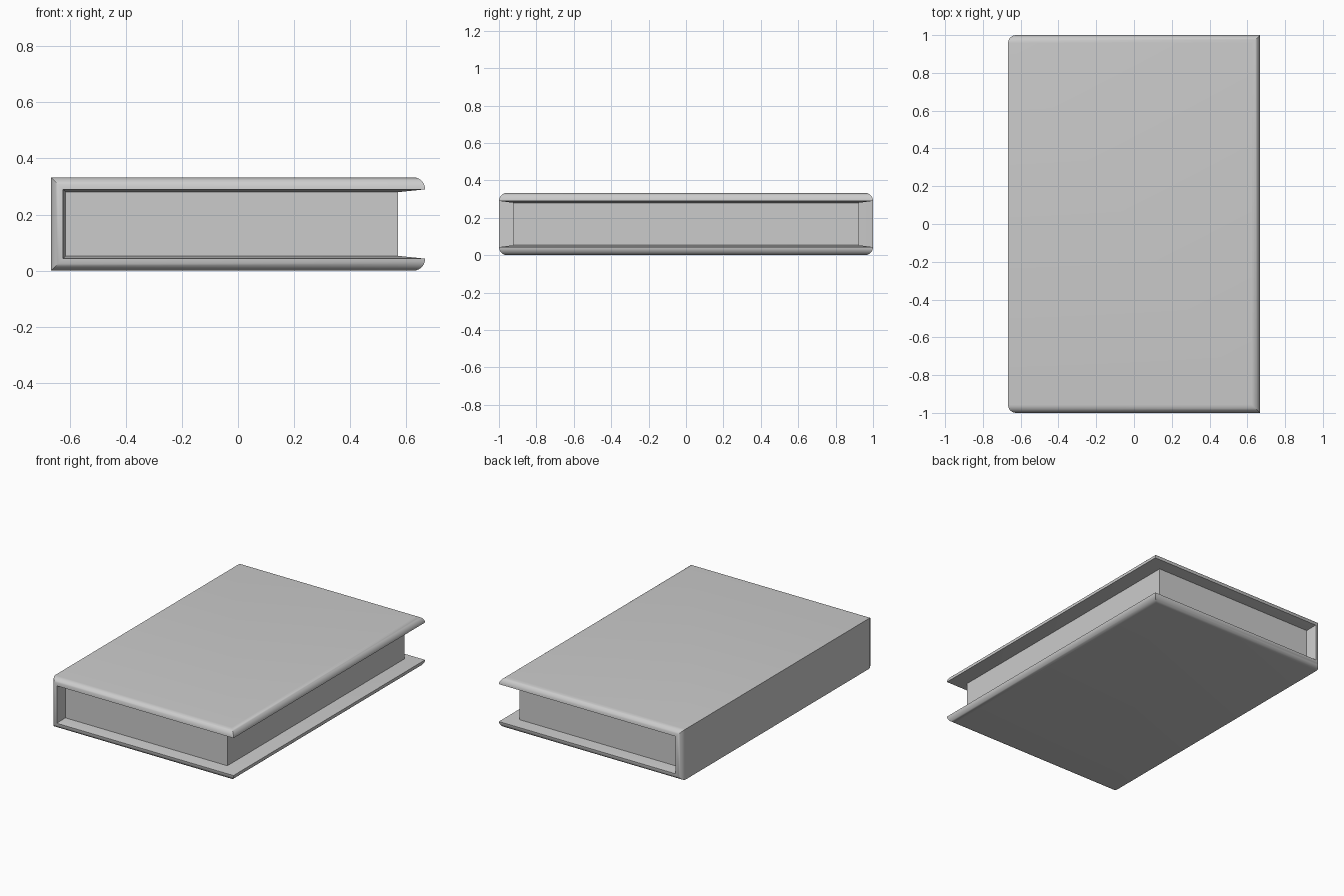
import bpy, bmesh, math

if "Cube" in bpy.data.objects:
    bpy.data.objects.remove(bpy.data.objects["Cube"])

X, Y, H = 0.667, 1.0, 0.333   # half width, half length, height
T = 0.043                     # board thickness at the rim = rounding radius
PAGE_X, PAGE_Y, PAGE_T = 0.57, 0.925, 0.053   # where pages meet the cover


def finish(bm, name):
    bmesh.ops.recalc_face_normals(bm, faces=bm.faces)
    mesh = bpy.data.meshes.new(name)
    bm.to_mesh(mesh)
    bm.free()
    obj = bpy.data.objects.new(name, mesh)
    bpy.context.collection.objects.link(obj)
    return obj


def ring(bm, x, y, depth):
    """C-shaped loop around both ends and the fore edge, at a depth in the cover."""
    side = [(x, H - depth), (depth - X, H - depth), (depth - X, depth), (x, depth)]
    pts = [(px, -y, pz) for px, pz in side] + [(px, y, pz) for px, pz in reversed(side)]
    return [bm.verts.new(p) for p in pts]


def panels(bm, r):
    """Top board, spine and bottom board faces spanning front to back."""
    for i in range(3):
        bm.faces.new((r[i], r[i + 1], r[6 - i], r[7 - i]))


# Cover: rounded outer rim, then gently sloping inside faces
bm = bmesh.new()
STEPS = 7
rings = []
for k in range(STEPS + 1):
    a = math.pi / 2 * (1 - k / STEPS)
    e = T * (1 - math.cos(a))
    rings.append(ring(bm, X - e, Y - e, T * (1 - math.sin(a))))
rings.append(ring(bm, PAGE_X, PAGE_Y, PAGE_T))
for r0, r1 in zip(rings, rings[1:]):
    for i in range(8):
        j = (i + 1) % 8
        bm.faces.new((r0[i], r0[j], r1[j], r1[i]))
panels(bm, rings[0])
panels(bm, rings[-1])
cover = finish(bm, "cover")
bpy.context.view_layer.objects.active = cover
cover.select_set(True)
bpy.ops.object.shade_smooth_by_angle(angle=math.radians(30))

# Page block, tucked slightly into the cover
bm = bmesh.new()
bmesh.ops.create_cube(bm, size=1)
x0, x1 = PAGE_T - X - 0.003, PAGE_X
for v in bm.verts:
    v.co.x = x1 if v.co.x > 0 else x0
    v.co.y *= 2 * PAGE_Y
    v.co.z = H / 2 + v.co.z * (H - 2 * PAGE_T + 0.004)
finish(bm, "page_block")
